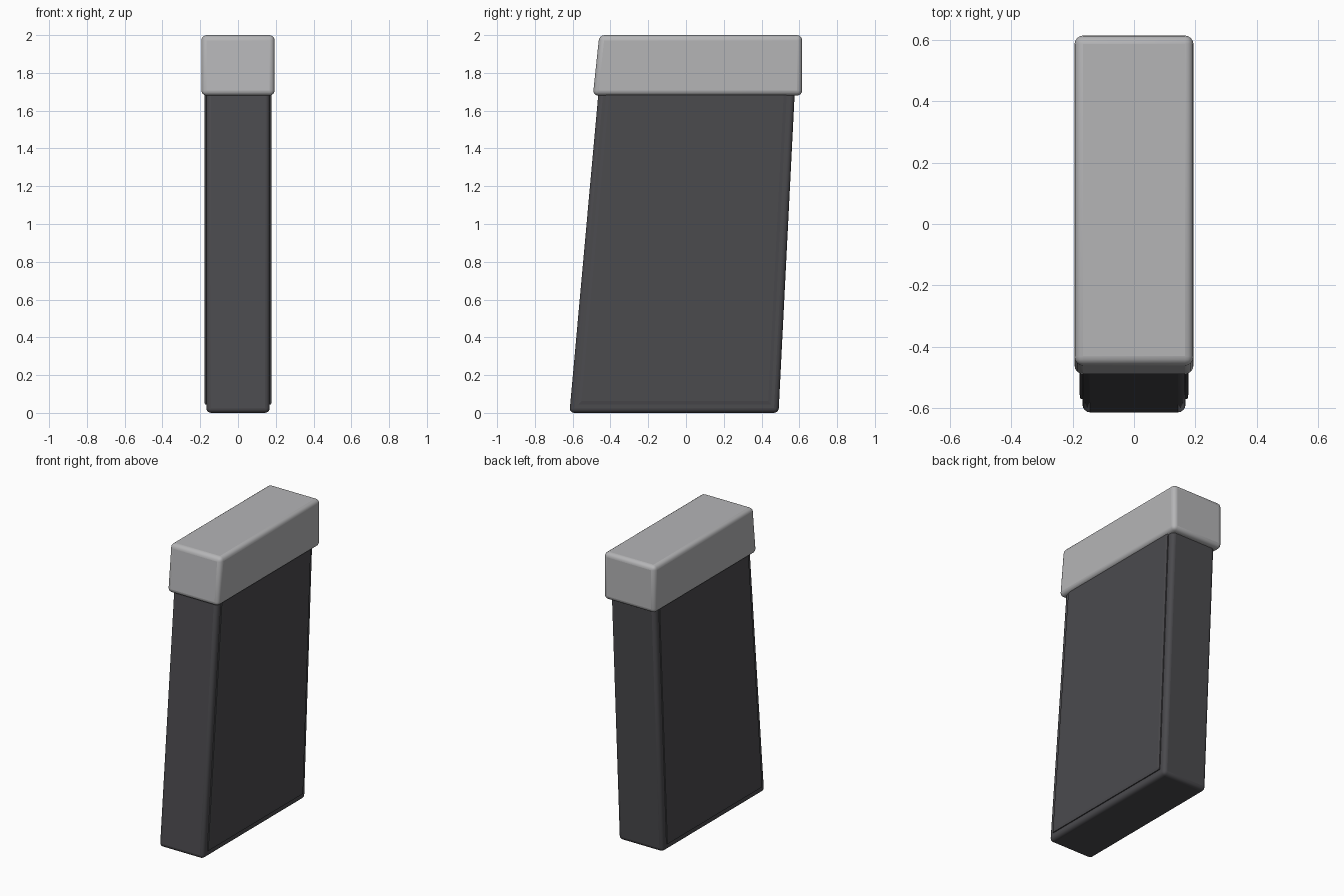
import bpy, bmesh, math

if "Cube" in bpy.data.objects:
    bpy.data.objects.remove(bpy.data.objects["Cube"])


def material(name, rgb):
    m = bpy.data.materials.new(name)
    m.diffuse_color = (*rgb, 1)
    m.use_nodes = True
    m.node_tree.nodes["Principled BSDF"].inputs["Base Color"].default_value = m.diffuse_color
    return m


dark = material("dark grey", (0.070, 0.069, 0.076))
light = material("light grey", (0.46, 0.46, 0.47))


def solid(name, layers, mat, bevel=0.0):
    """Stack of (x, side profile) loops, joined along x and capped."""
    bm = bmesh.new()
    loops = [[bm.verts.new((x, y, z)) for y, z in prof] for x, prof in layers]
    n = len(loops[0])
    for a, b in zip(loops, loops[1:]):
        for i in range(n):
            j = (i + 1) % n
            bm.faces.new((a[i], a[j], b[j], b[i]))
    bm.faces.new(loops[0])
    bm.faces.new(loops[-1])
    bmesh.ops.recalc_face_normals(bm, faces=bm.faces[:])
    me = bpy.data.meshes.new(name)
    bm.to_mesh(me)
    bm.free()
    me.materials.append(mat)
    ob = bpy.data.objects.new(name, me)
    bpy.context.collection.objects.link(ob)
    if bevel:
        mod = ob.modifiers.new("rounded edges", 'BEVEL')
        mod.width = bevel
        mod.segments = 4
        mod.limit_method = 'ANGLE'
        bpy.ops.object.select_all(action='DESELECT')
        ob.select_set(True)
        bpy.context.view_layer.objects.active = ob
        bpy.ops.object.shade_smooth_by_angle(angle=math.radians(35))
    return ob


def body_profile(inset_front, inset_back, bottom, top):
    """Leaning side profile, inset from the body's front and back edges."""
    front = lambda z: -0.617 + 0.0905 * z + inset_front
    back = lambda z: 0.490 + 0.0505 * z - inset_back
    return [(front(bottom), bottom), (back(bottom), bottom),
            (back(top), top), (front(top), top)]


# Leaning main body, its top end hidden in the cap
body = body_profile(0, 0, 0, 1.80)
solid("body", [(-0.168, body), (0.168, body)], dark, 0.025)

# Raised side panels with a stepped border
outer = body_profile(0.042, 0.042, 0.045, 1.75)
inner = body_profile(0.058, 0.058, 0.062, 1.75)
for side, label in ((-1, "left"), (1, "right")):
    solid(label + "_panel", [(side * 0.160, outer), (side * 0.175, outer),
                             (side * 0.178, inner)], dark)

# Light cap with a sloping front
cap = [(-0.493, 1.68), (0.615, 1.68), (0.615, 2.0), (-0.459, 2.0)]
solid("cap", [(-0.194, cap), (0.194, cap)], light, 0.028)
